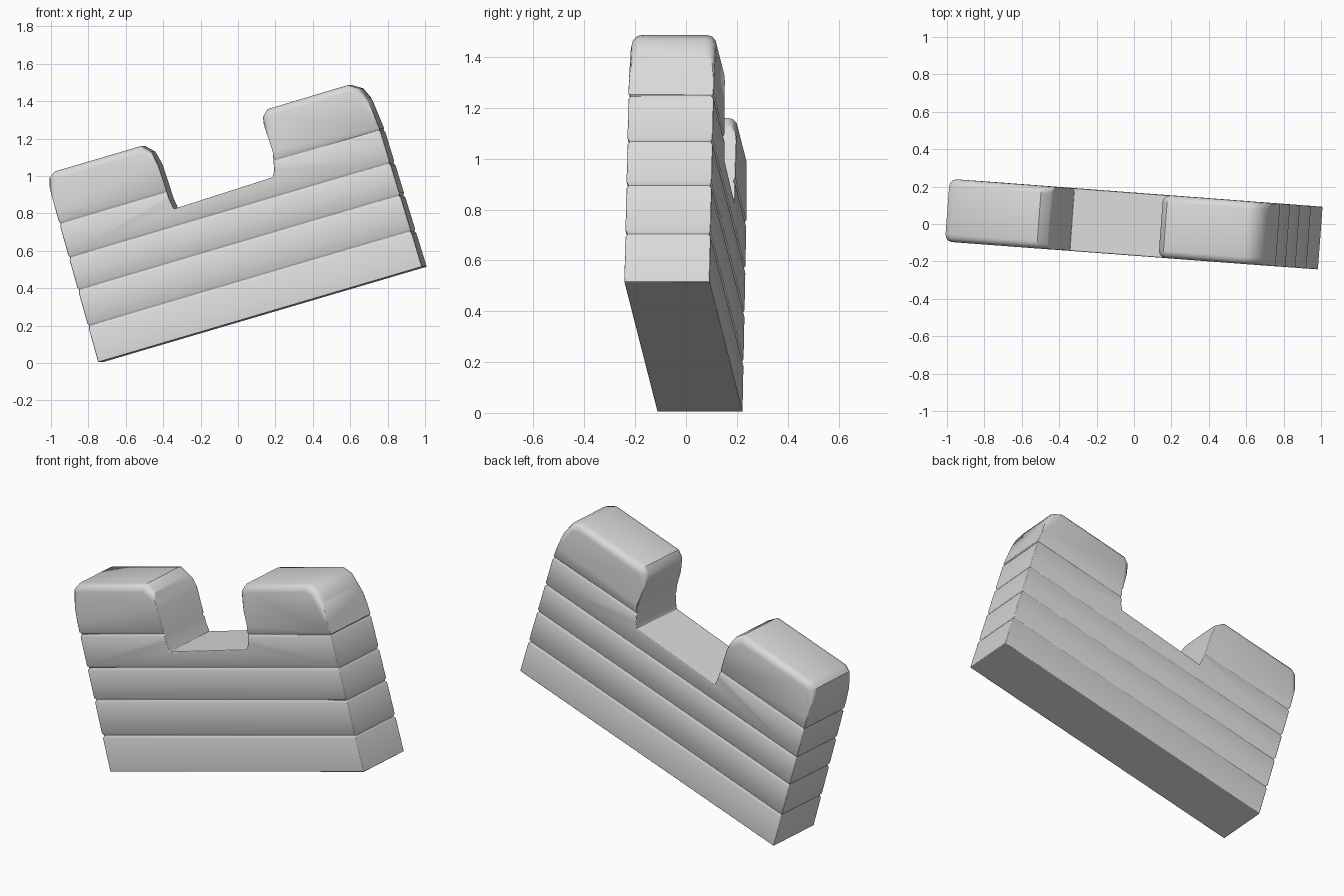
import bpy, bmesh
from mathutils import Matrix, Vector

cube = bpy.data.objects.get("Cube")
if cube:
    bpy.data.objects.remove(cube, do_unlink=True)

LENGTH, HALF = 1.81, 0.168
GROOVES = (0.2, 0.4, 0.58, 0.768)

# Stone colour
stone = bpy.data.materials.new("light grey stone")
stone.use_nodes = True
stone.diffuse_color = (0.7, 0.7, 0.7, 1)
stone.node_tree.nodes["Principled BSDF"].inputs["Base Color"].default_value = stone.diffuse_color

# Wall outline: length along the base, height above it
outline = [(0, 0), (LENGTH, 0), (1.80, 0.77), (1.782, 0.95), (1.755, 1.01),
           (1.70, 1.045), (1.25, 1.043), (1.215, 1.01), (1.208, 0.975),
           (1.216, 0.82), (1.195, 0.72), (1.177, 0.685), (0.62, 0.672), (0.612, 0.73),
           (0.606, 0.92), (0.59, 1.0), (0.545, 1.045), (0.06, 1.045),
           (0.025, 1.02), (0.012, 0.975)]

bm = bmesh.new()
front = bm.faces.new([bm.verts.new((x, -HALF, z)) for x, z in outline])
back = bmesh.ops.extrude_face_region(bm, geom=[front])["geom"]
for v in back:
    if isinstance(v, bmesh.types.BMVert):
        v.co.y = HALF
bmesh.ops.recalc_face_normals(bm, faces=bm.faces[:])

# Rounded tops of the two raised blocks
rim = [e for e in bm.edges
       if min(v.co.z for v in e.verts) > 0.94
       and abs(e.verts[0].co.y - e.verts[1].co.y) < 0.01]
bmesh.ops.bevel(bm, geom=rim, offset=0.06, segments=3, profile=0.5,
                affect='EDGES', clamp_overlap=True)

# Shallow mortar grooves around the wall
for level in GROOVES:
    for shift in (-0.014, 0, 0.014):
        bmesh.ops.bisect_plane(bm, geom=bm.verts[:] + bm.edges[:] + bm.faces[:],
                               plane_co=(0, 0, level + shift), plane_no=(0, 0, 1))
    for v in bm.verts:
        if abs(v.co.z - level) < 0.001:
            v.co.y *= 0.95
            if v.co.x < 0.05:
                v.co.x += 0.006
            elif v.co.x > 1.75:
                v.co.x -= 0.006

mesh = bpy.data.meshes.new("battlement_wall")
bm.to_mesh(mesh)
bm.free()
mesh.materials.append(stone)
wall = bpy.data.objects.new("battlement_wall", mesh)
bpy.context.collection.objects.link(wall)

# Tilted resting pose
along = Vector((1.73, -0.13, 0.51)).normalized()
up = Vector((-0.28, 0.02, 0.95))
up = (up - along * up.dot(along)).normalized()
across = up.cross(along)
pose = Matrix((along, across, up)).transposed().to_4x4()
pose.translation = (-0.735, 0.055, 0.004)
mesh.transform(pose)

# Softened corners
soft = wall.modifiers.new("soft corners", 'BEVEL')
soft.width = 0.012
soft.segments = 2
soft.limit_method = 'ANGLE'
soft.angle_limit = 0.9

bpy.context.view_layer.objects.active = wall
wall.select_set(True)
bpy.ops.object.shade_smooth_by_angle(angle=0.6)
